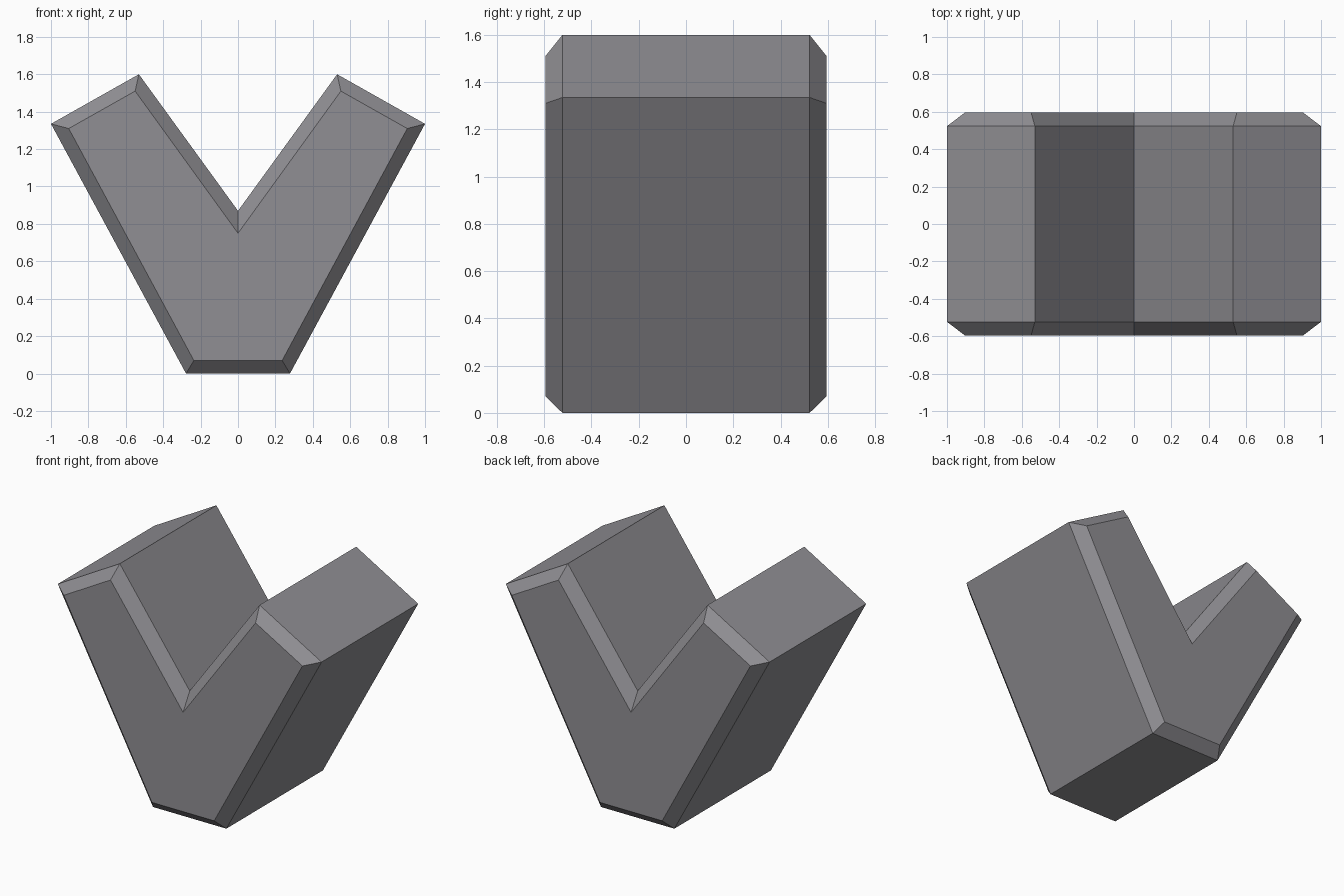
import bpy, bmesh

if "Cube" in bpy.data.objects:
    bpy.data.objects.remove(bpy.data.objects["Cube"])

# Right half of the V outline, bottom to notch: full-width outline and inset face outline (x, z)
OUTER = [(0.278, 0.0), (1.0, 1.335), (0.53, 1.6), (0.0, 0.87)]
INNER = [(0.236, 0.07), (0.905, 1.31), (0.55, 1.51), (0.0, 0.75)]
Y_RIM, Y_FACE = 0.523, 0.595


def mirrored(half):
    """Closed outline: right half plus its mirror image, notch point shared."""
    return half + [(-x, z) for x, z in reversed(half[:-1])]


# V-shaped block: loft through front face, two rims and back face
bm = bmesh.new()
sections = [(INNER, -Y_FACE), (OUTER, -Y_RIM), (OUTER, Y_RIM), (INNER, Y_FACE)]
rings = [[bm.verts.new((x, y, z)) for x, z in mirrored(half)] for half, y in sections]
n = len(rings[0])
for a, b in zip(rings, rings[1:]):
    for i in range(n):
        j = (i + 1) % n
        bm.faces.new((a[i], a[j], b[j], b[i]))

# End caps, split along the centre line so each half is a convex quad
for ring in (rings[0], rings[-1]):
    bm.faces.new(ring)
bmesh.ops.recalc_face_normals(bm, faces=bm.faces)

mesh = bpy.data.meshes.new("v_block")
bm.to_mesh(mesh)
bm.free()
block = bpy.data.objects.new("v_block", mesh)
bpy.context.collection.objects.link(block)

# Single grey colour
grey = bpy.data.materials.new("stone grey")
grey.diffuse_color = (0.28, 0.275, 0.295, 1.0)
grey.use_nodes = True
grey.node_tree.nodes["Principled BSDF"].inputs["Base Color"].default_value = grey.diffuse_color
mesh.materials.append(grey)
